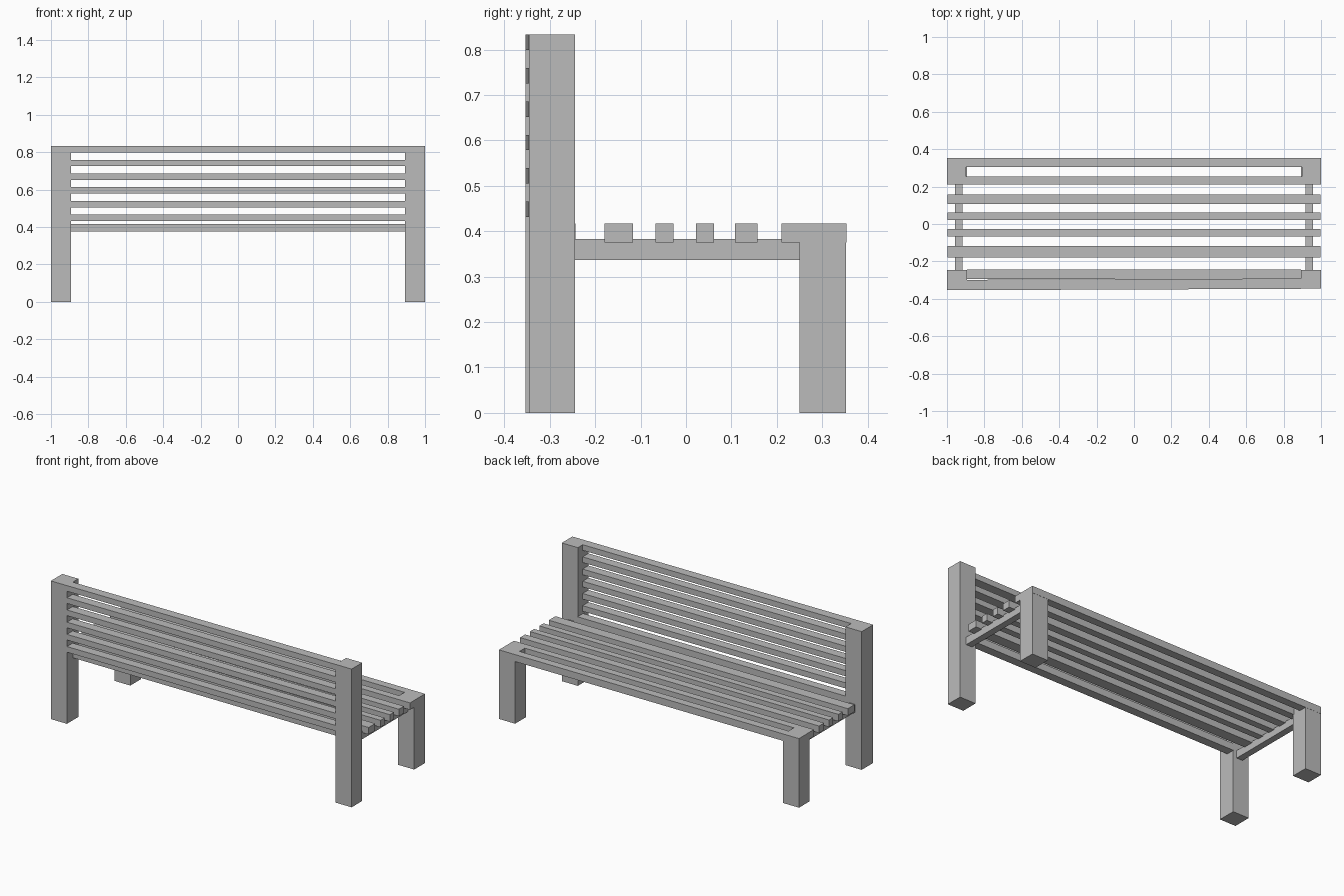
import bpy
import math
from mathutils import Matrix, Vector

cube = bpy.data.objects.get("Cube")
if cube:
    bpy.data.objects.remove(cube, do_unlink=True)

grey = bpy.data.materials.new("plain grey")
grey.use_nodes = True
colour = (0.5, 0.5, 0.5, 1)
grey.diffuse_color = colour
grey.node_tree.nodes["Principled BSDF"].inputs["Base Color"].default_value = colour


def box(name, x, y, z, skew=0.0):
    """Box between (min, max) pairs; skew turns it about z, in radians."""
    spans = (x, y, z)
    bpy.ops.mesh.primitive_cube_add(size=1)
    ob = bpy.context.object
    ob.name = name
    size = Vector([b - a for a, b in spans])
    ob.data.transform(Matrix.Diagonal(size).to_4x4())
    ob.location = [(a + b) / 2 for a, b in spans]
    ob.rotation_euler.z = skew
    ob.data.materials.append(grey)
    return ob


SEAT = (0.375, 0.417)
INNER = 0.893

# Posts, legs, front corner blocks and cross rails on both sides
for side, sign in (("left", 1), ("right", -1)):
    def across(a, b):
        return tuple(sorted((a * sign, b * sign)))
    back = -0.346 if sign > 0 else -0.354
    box(side + "_back_post", across(INNER, 1), (back, -0.245), (0, 0.833))
    box(side + "_front_leg", across(INNER, 1), (0.25, 0.352), (0, SEAT[0]))
    box(side + "_corner_block", across(0.897, 1), (0.21, 0.353), SEAT)
    box(side + "_cross_rail", across(0.917, 0.957), (-0.245, 0.25), (0.337, 0.383))

# Double front rail with an open slot
box("front_rail", (-0.897, 0.897), (0.305, 0.353), SEAT)
box("inner_front_rail", (-0.897, 0.897), (0.21, 0.254), SEAT)

# Seat slats
for i, y in enumerate([(-0.18, -0.117), (-0.067, -0.027), (0.022, 0.062), (0.108, 0.157)]):
    box(f"seat_slat_{i + 1}", (-0.997, 0.997), y, SEAT)
box("rear_seat_slat", (-INNER, INNER), (-0.295, -0.243), SEAT)

# Backrest slats, very slightly out of square
skew = math.atan2(0.007, 2 * INNER)
for i in range(6):
    top = 0.833 - i * 0.0735
    box(f"back_slat_{i + 1}", (-INNER, INNER), (-0.35, -0.295), (top - 0.034, top), skew)
